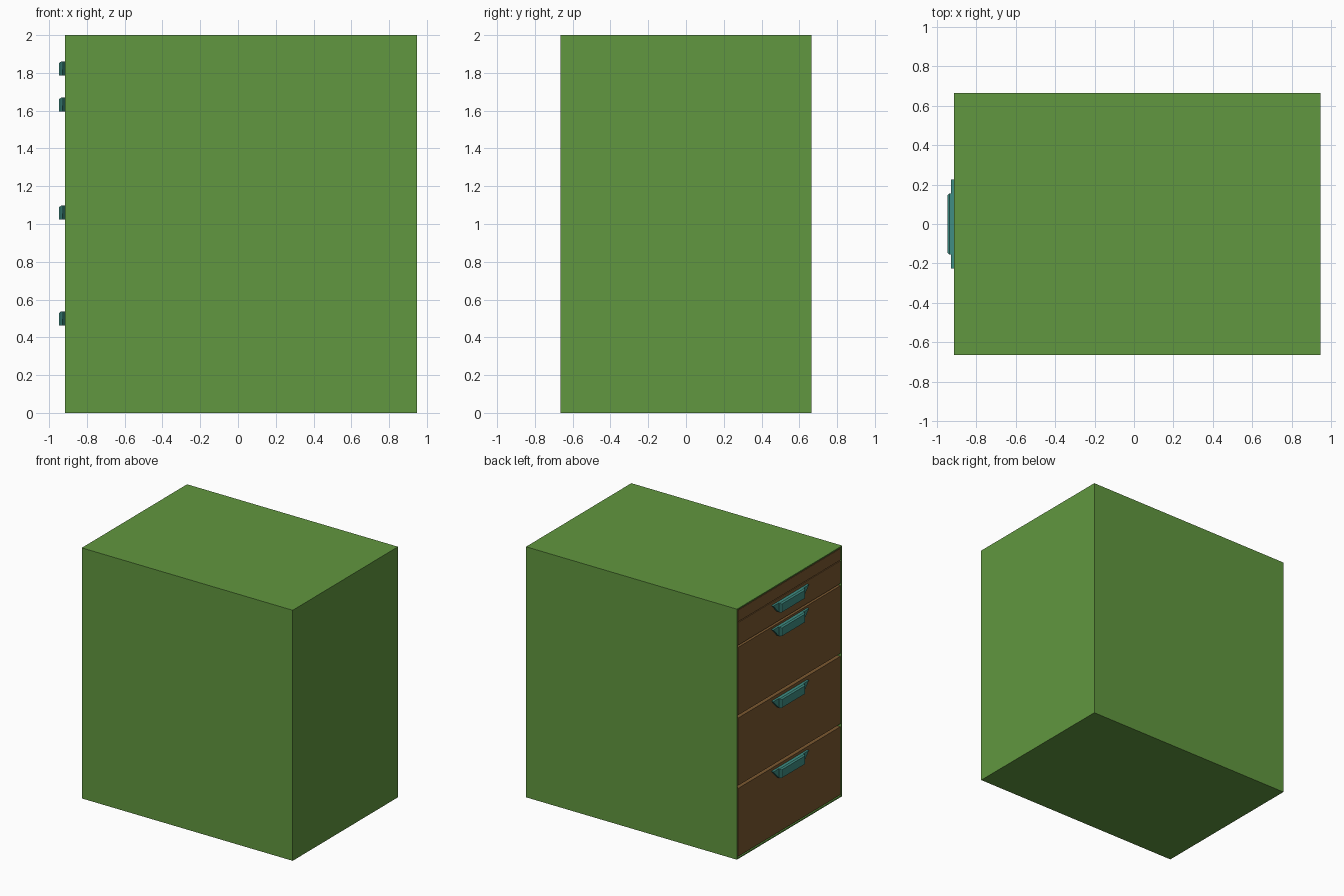
import bpy, bmesh

if "Cube" in bpy.data.objects:
    bpy.data.objects.remove(bpy.data.objects["Cube"])


def material(name, color):
    m = bpy.data.materials.new(name)
    m.diffuse_color = (*color, 1)
    m.use_nodes = True
    m.node_tree.nodes["Principled BSDF"].inputs["Base Color"].default_value = m.diffuse_color
    return m


GREEN = material("green_paint", (0.12, 0.31, 0.05))
BROWN = material("brown_wood", (0.20, 0.10, 0.03))
TEAL = material("teal_metal", (0.05, 0.27, 0.23))


def finish(bm, name, mat):
    bmesh.ops.recalc_face_normals(bm, faces=bm.faces)
    me = bpy.data.meshes.new(name)
    bm.to_mesh(me)
    bm.free()
    me.materials.append(mat)
    ob = bpy.data.objects.new(name, me)
    bpy.context.collection.objects.link(ob)
    return ob


def add_box(bm, lo, hi):
    vs = bmesh.ops.create_cube(bm, size=1)["verts"]
    for v in vs:
        for i in range(3):
            v.co[i] = lo[i] if v.co[i] < 0 else hi[i]


def hollow(bm, axis, sign, wall):
    # inset the face pointing along the axis and push it in to make a cavity
    bm.normal_update()
    face = next(f for f in bm.faces if f.normal[axis] * sign > 0.9)
    bmesh.ops.inset_region(bm, faces=[face], thickness=wall)
    return face


X0, X1, Y = -0.915, 0.948, 0.664
WALL = 0.014

# carcass: a shell open towards -x
bm = bmesh.new()
add_box(bm, (X0, -Y, 0), (X1, Y, 2))
face = hollow(bm, 0, -1, WALL)
ext = bmesh.ops.extrude_discrete_faces(bm, faces=[face])["faces"][0]
for v in ext.verts:
    v.co.x = X1 - WALL
finish(bm, "carcass", GREEN)


def drawer(name, z0, z1):
    # front panel with an open tray behind it
    bm = bmesh.new()
    fx, yw = X0 + 0.004, Y - WALL - 0.003
    add_box(bm, (fx, -yw, z0), (fx + 0.03, yw, z1))
    front = finish(bm, name + "_front", BROWN)
    bm = bmesh.new()
    top = z0 + (z1 - z0) * 0.85
    add_box(bm, (fx + 0.03, -yw + 0.02, z0 + 0.01), (X1 - 0.06, yw - 0.02, top))
    face = hollow(bm, 2, 1, 0.015)
    ext = bmesh.ops.extrude_discrete_faces(bm, faces=[face])["faces"][0]
    for v in ext.verts:
        v.co.z = z0 + 0.025
    finish(bm, name + "_tray", BROWN)


def loft(bm, rings):
    loops = [[bm.verts.new(p) for p in r] for r in rings]
    for a, b in zip(loops, loops[1:]):
        for i in range(4):
            j = (i + 1) % 4
            bm.faces.new((a[i], a[j], b[j], b[i]))
    bm.faces.new(loops[0])
    bm.faces.new(loops[-1])


def ring(x, w_top, w_bot, z0, z1):
    return [(x, -w_bot, z0), (x, w_bot, z0), (x, w_top, z1), (x, -w_top, z1)]


def handle(name, z):
    # flared back plate and bevelled grip
    bm = bmesh.new()
    lo, hi = z - 0.037, z + 0.037
    loft(bm, [ring(X0 + 0.004, 0.226, 0.155, lo, hi),
              ring(X0 - 0.014, 0.226, 0.155, lo, hi)])
    loft(bm, [ring(X0 - 0.01, 0.155, 0.155, lo, hi),
              ring(X0 - 0.022, 0.155, 0.155, lo, hi),
              ring(X0 - 0.033, 0.146, 0.146, lo, hi - 0.009)])
    finish(bm, name, TEAL)


for i, (z0, z1, hz) in enumerate([(0.017, 0.56, 0.50), (0.583, 1.122, 1.06),
                                  (1.145, 1.686, 1.632), (1.703, 1.884, 1.823),
                                  (1.89, 1.983, None)]):
    name = f"drawer_{i + 1}" if hz else "top_drawer"
    drawer(name, z0, z1)
    if hz:
        handle(f"drawer_handle_{i + 1}", hz)
